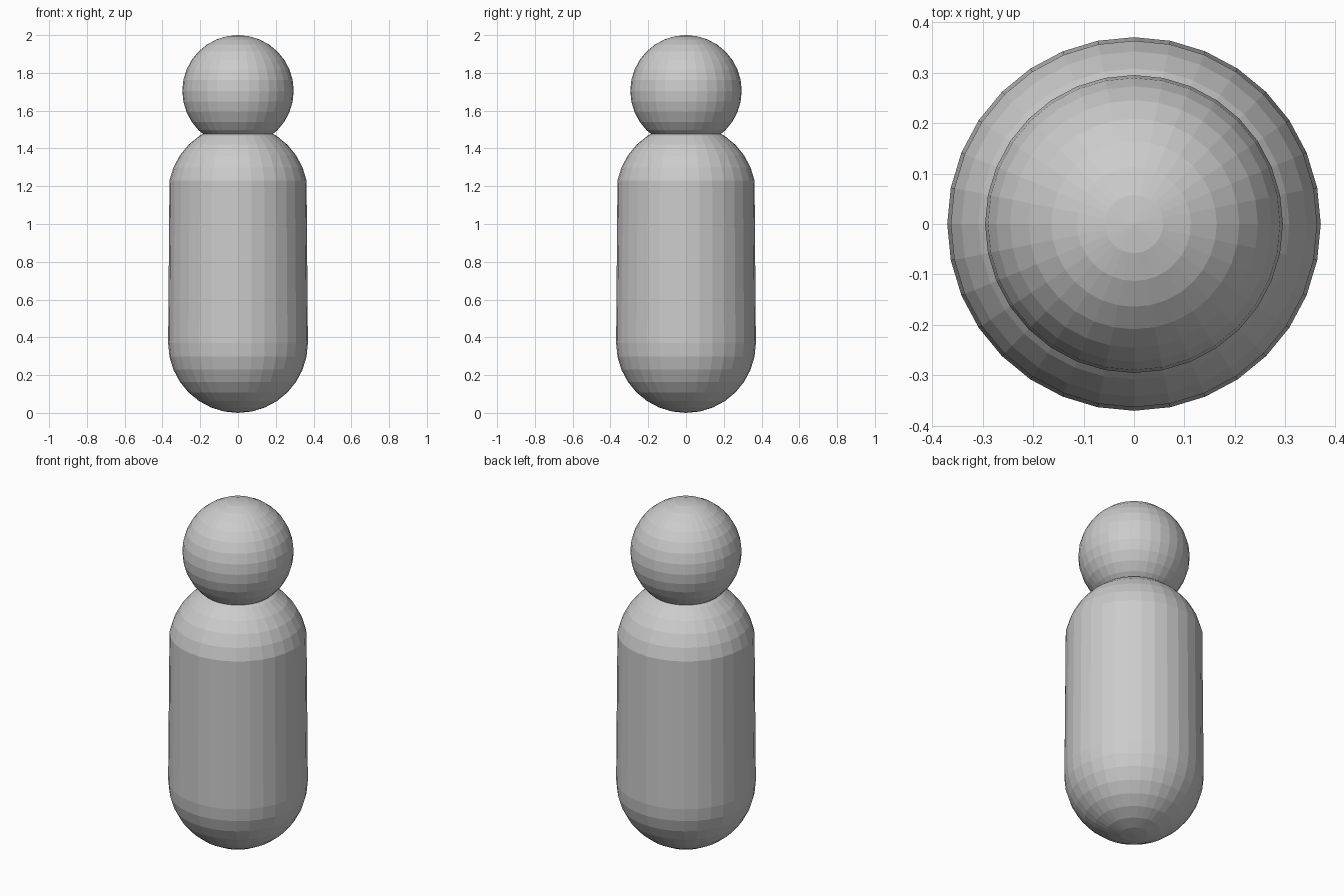
import bpy

cube = bpy.data.objects.get("Cube")
if cube:
    bpy.data.objects.remove(cube, do_unlink=True)

# Plain grey material
grey = bpy.data.materials.new("plain_grey")
grey.use_nodes = True
colour = (0.6, 0.6, 0.6, 1)
grey.diffuse_color = colour
grey.node_tree.nodes["Principled BSDF"].inputs["Base Color"].default_value = colour


def ball(name, radius, z):
    bpy.ops.mesh.primitive_uv_sphere_add(segments=32, ring_count=16, radius=radius, location=(0, 0, z))
    obj = bpy.context.object
    obj.name = name
    obj.data.materials.append(grey)
    return obj


# Body: a sphere whose upper half is lifted to form a capsule
body_radius = 0.37
body = ball("body", body_radius, body_radius)
for v in body.data.vertices:
    if v.co.z > 0.01:
        v.co.z += 0.788

# Head: a sphere sunk slightly into the shoulders
head_radius = 0.295
ball("head", head_radius, 2 - head_radius)
